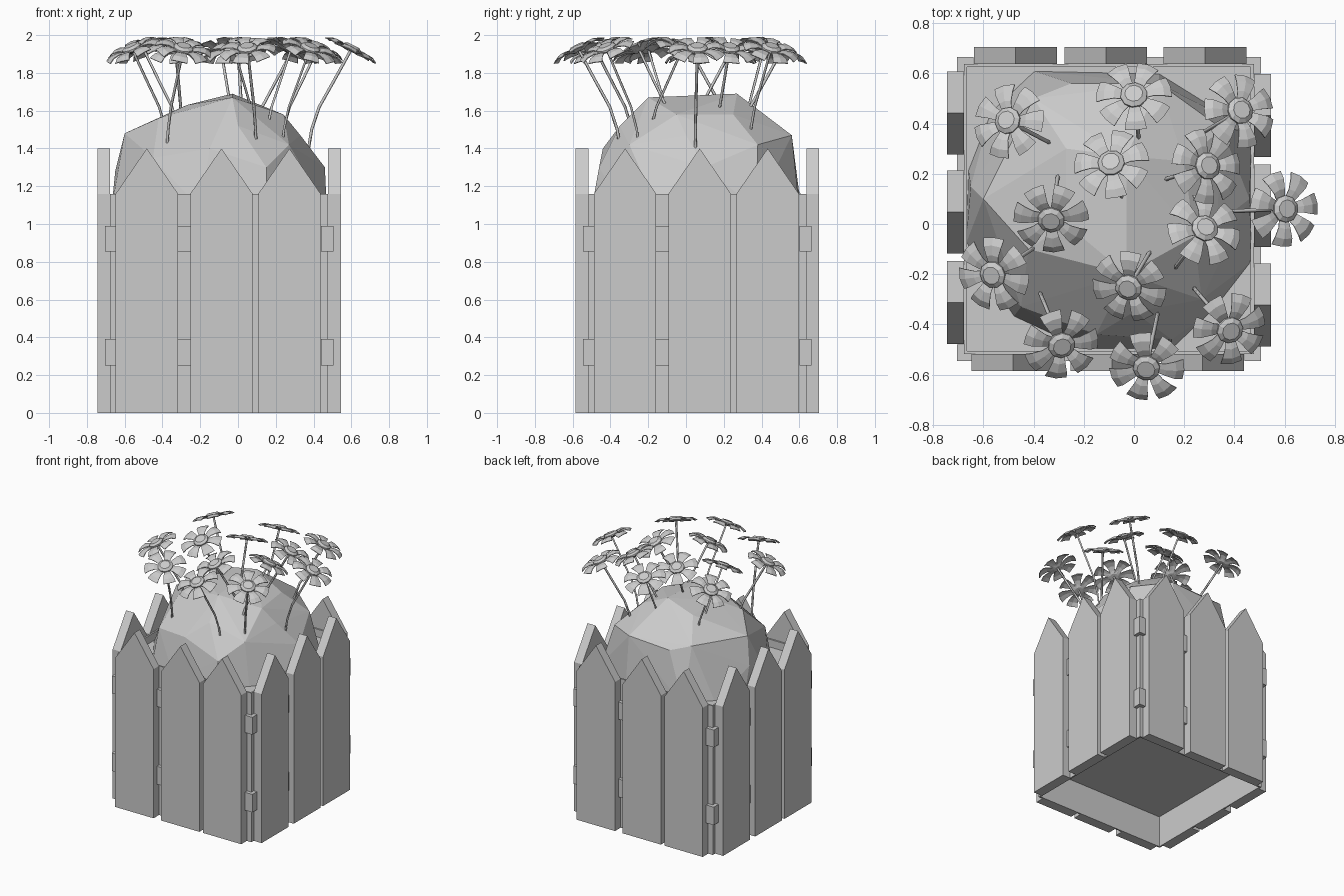
import bpy
import bmesh
import math
from math import cos, sin, pi
from mathutils import Matrix, Vector

cube = bpy.data.objects.get("Cube")
if cube:
    bpy.data.objects.remove(cube, do_unlink=True)

CENTRE = Vector((-0.1, 0.06, 0))
grey = bpy.data.materials.new("plain grey")
grey.use_nodes = True
colour = (0.6, 0.6, 0.6, 1)
grey.diffuse_color = colour
grey.node_tree.nodes["Principled BSDF"].inputs["Base Color"].default_value = colour


def add_object(name, data, matrix=None):
    if not data.materials:
        data.materials.append(grey)
    obj = bpy.data.objects.new(name, data)
    bpy.context.scene.collection.objects.link(obj)
    if matrix is not None:
        obj.matrix_world = matrix
    return obj


def finish(bm, name):
    bmesh.ops.recalc_face_normals(bm, faces=bm.faces)
    mesh = bpy.data.meshes.new(name)
    bm.to_mesh(mesh)
    bm.free()
    return mesh


def loft(bm, rings, cap_start=True, cap_end=True):
    """Join rings of equal point count with quads and optional caps."""
    loops = [[bm.verts.new(p) for p in ring] for ring in rings]
    for a, b in zip(loops, loops[1:]):
        for i in range(len(a)):
            j = (i + 1) % len(a)
            bm.faces.new((a[i], a[j], b[j], b[i]))
    if cap_start:
        bm.faces.new(loops[0])
    if cap_end:
        bm.faces.new(loops[-1])


def square(half, z):
    return [(-half, -half, z), (half, -half, z), (half, half, z), (-half, half, z)]


def block_mesh(name, x0, x1, y0, y1, z0, z1):
    bm = bmesh.new()
    loft(bm, [[(x0, y0, z), (x1, y0, z), (x1, y1, z), (x0, y1, z)] for z in (z0, z1)])
    return finish(bm, name)


# Planter box: recessed underside, thin rim, soil bed just below the rim
OUTER, WALL, RAIL, INNER = 0.645, 0.577, 0.605, 0.565
bm = bmesh.new()
loft(bm, [square(INNER, 0.25), square(INNER, 0), square(WALL, 0),
          square(WALL, 1.16), square(INNER, 1.16), square(INNER, 1.1)])
add_object("planter_box", finish(bm, "planter_box"), Matrix.Translation(CENTRE))

# Pointed picket, shared by all sides
half = 0.165
outline = [(-half, 0), (half, 0), (half, 1.16), (0, 1.4), (-half, 1.16)]
bm = bmesh.new()
loft(bm, [[(x, y, z) for x, z in outline] for y in (-OUTER, -WALL)])
picket = finish(bm, "picket")

# Rail blocks showing in the wide gap and at the corner
RAIL_HEIGHTS = ((0.25, 0.39), (0.855, 0.99))
gap_blocks = [block_mesh("gap_block", -0.22, -0.15, -RAIL, -WALL, *h) for h in RAIL_HEIGHTS]
corner_blocks = [block_mesh("corner_block", -RAIL, -0.54, -RAIL, -0.54, *h)
                 for h in RAIL_HEIGHTS]

for side in range(4):
    turn = Matrix.Translation(CENTRE) @ Matrix.Rotation(side * pi / 2, 4, "Z")
    for x in (-0.3825, 0.0125, 0.3725):
        add_object("picket", picket, turn @ Matrix.Translation((x, 0, 0)))
    for mesh in gap_blocks:
        add_object("gap_block", mesh, turn)
    for mesh in corner_blocks:
        add_object("corner_block", mesh, turn)

# Faceted soil mound
foot = [(-.67, -.08), (-.66, .22), (-.57, .45), (-.4, .61), (.1, .6), (.47, .37),
        (.47, -.15), (.33, -.33), (.15, -.5), (-.2, -.5), (-.48, -.37)]
facets = [(-.6, .1, 1.48), (-.65, .15, 1.28), (-.42, -.1, 1.56), (-.4, .5, 1.5),
          (-.45, -.33, 1.35), (-.15, -.44, 1.4), (.15, -.46, 1.3), (.27, -.3, 1.42),
          (.33, 0, 1.47), (.46, .1, 1.3), (.35, .38, 1.42), (.1, .56, 1.47),
          (-.25, .56, 1.45), (-.27, 0, 1.63), (-.27, .3, 1.63), (-.03, -.2, 1.67),
          (-.03, .27, 1.69), (.24, -.05, 1.58), (.2, .25, 1.58), (0, -.35, 1.52)]
bm = bmesh.new()
for p in [(x, y, 1.08) for x, y in foot] + facets:
    bm.verts.new(p)
hull = bmesh.ops.convex_hull(bm, input=bm.verts)
loose = [v for v in bm.verts if not v.link_faces]
bmesh.ops.delete(bm, geom=loose, context="VERTS")
add_object("soil_mound", finish(bm, "soil_mound"))

# Flower petals: arched strips that widen outward
PETALS = 7
bm = bmesh.new()
for k in range(PETALS):
    spin = Matrix.Rotation(2 * pi * k / PETALS, 4, "Z")
    rows = []
    for r, w, z in ((0.03, 0.018, 0), (0.075, 0.026, 0.014), (0.115, 0.038, 0.012), (0.145, 0.044, -0.004)):
        rows.append([bm.verts.new(spin @ Vector(p)) for p in
                     ((r, -w, z - 0.004), (r + 0.006, 0, z), (r, w, z - 0.004))])
    for a, b in zip(rows, rows[1:]):
        for i in range(2):
            bm.faces.new((a[i], b[i], b[i + 1], a[i + 1]))
petals = finish(bm, "petals")

# Flower centre: small bevelled button
bm = bmesh.new()
loft(bm, [[(r * cos(i * pi / 5), r * sin(i * pi / 5), z) for i in range(10)]
          for r, z in ((0.03, -0.012), (0.054, 0), (0.054, 0.012), (0.036, 0.024))])
button = finish(bm, "flower_centre")

# Curved stem leaning toward local +x
LEAN = 0.23
stem = bpy.data.curves.new("stem", "CURVE")
stem.dimensions = "3D"
stem.bevel_depth = 0.008
stem.bevel_resolution = 0
stem.use_fill_caps = True
path = [(0, 1.38), (0.02, 1.5), (0.06, 1.62), (0.15, 1.78), (LEAN, 1.925)]
spline = stem.splines.new("POLY")
spline.points.add(len(path) - 1)
for point, (x, z) in zip(spline.points, path):
    point.co = (x, 0, z, 1)

# Flowers: head position and the direction of lean
flowers = [(-.5, .41, -.19, .1), (0, .51, -.02, .18), (.42, .45, .17, .1),
           (-.09, .24, -.05, .16), (.29, .23, .19, .06), (-.33, .02, -.03, -.19),
           (.28, -.02, .12, .16), (.6, .06, .22, .01), (-.56, -.2, -.17, -.11),
           (-.02, -.25, -.09, -.15), (-.29, -.48, .09, -.22), (.05, -.57, -.05, -.24),
           (.38, -.42, .12, -.14)]
for n, (x, y, dx, dy) in enumerate(flowers):
    lean = Matrix.Rotation(math.atan2(dy, dx), 4, "Z")
    root = Matrix.Translation((x, y, 0)) @ lean @ Matrix.Translation((-LEAN, 0, 0))
    add_object("stem", stem, root)
    head = (root @ Matrix.Translation((LEAN, 0, 1.925))
            @ Matrix.Rotation(math.radians(27), 4, "Y") @ Matrix.Rotation(n * 0.4, 4, "Z"))
    add_object("flower_centre", button, head)
    obj = add_object("petals", petals, head)
    thick = obj.modifiers.new("thickness", "SOLIDIFY")
    thick.thickness = 0.005
